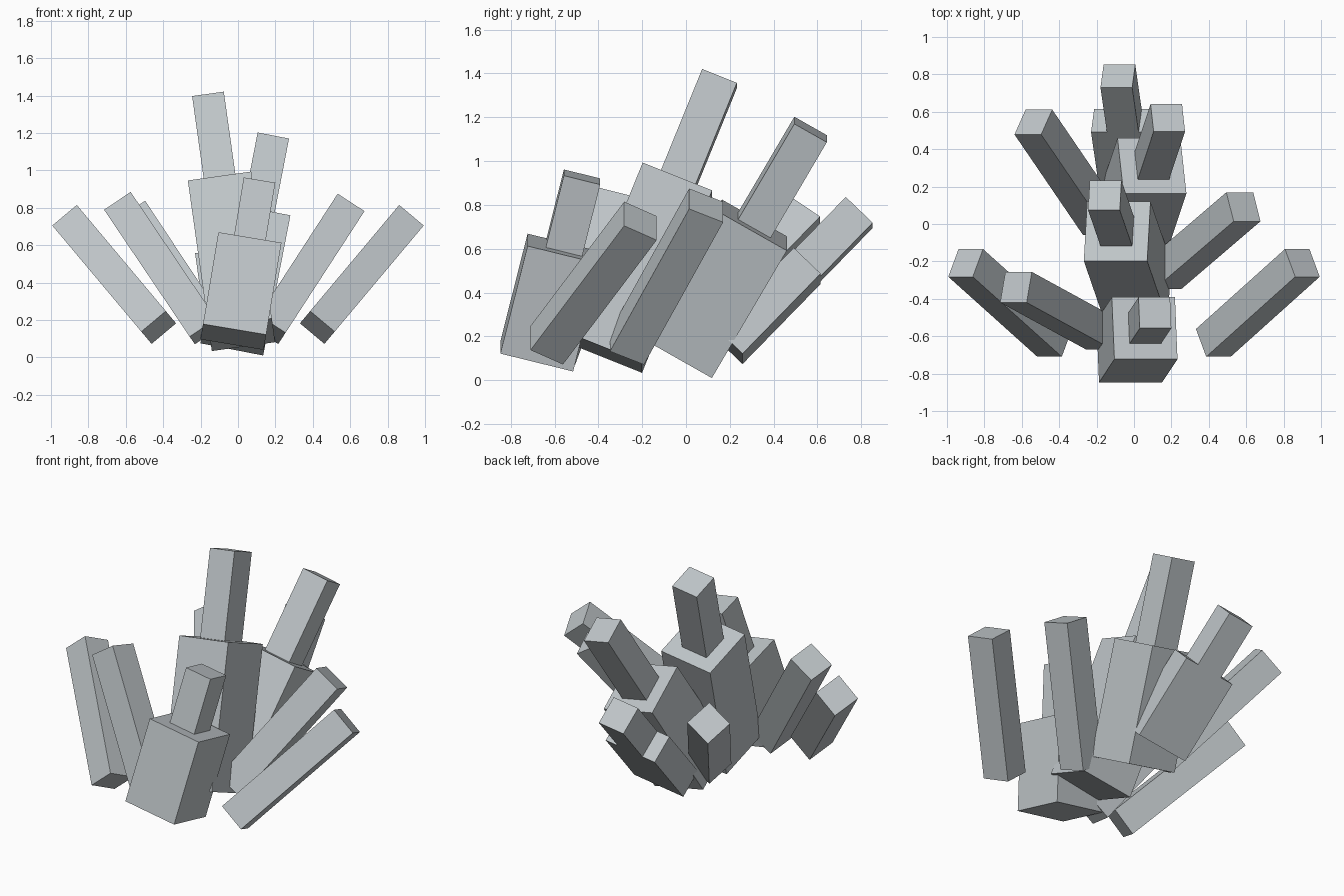
import bpy
import bmesh
from math import radians
from mathutils import Matrix, Vector, Euler

if "Cube" in bpy.data.objects:
    bpy.data.objects.remove(bpy.data.objects["Cube"], do_unlink=True)

# Single flat stone colour
stone = bpy.data.materials.new("pale_grey_stone")
stone.use_nodes = True
colour = (0.52, 0.56, 0.58, 1)
stone.diffuse_color = colour
stone.node_tree.nodes["Principled BSDF"].inputs["Base Color"].default_value = colour

UNIT = 0.171  # thickness of a thin shard


def shard(name, top, pitch, roll, width, depth, length):
    """Square-ended prism hanging below the centre of its top face."""
    bm = bmesh.new()
    bmesh.ops.create_cube(bm, size=1)
    bmesh.ops.translate(bm, verts=bm.verts, vec=(0, 0, -0.5))
    bmesh.ops.scale(bm, verts=bm.verts, vec=(width, depth, length))
    mesh = bpy.data.meshes.new(name)
    bm.to_mesh(mesh)
    bm.free()
    mesh.materials.append(stone)
    obj = bpy.data.objects.new(name, mesh)
    obj.location = top
    obj.rotation_euler = (radians(pitch), radians(roll), 0)
    bpy.context.collection.objects.link(obj)


def column(name, top, pitch, roll, depth, length, tip_length):
    """Thick block with a thin tip growing from its top face."""
    shard(name + "_block", top, pitch, roll, 2 * UNIT, depth * UNIT, length * UNIT)
    axis = Euler((radians(pitch), radians(roll), 0)).to_matrix() @ Vector((0, 0, 1))
    tip_top = Vector(top) + axis * tip_length * UNIT
    shard(name + "_tip", tip_top, pitch, roll, UNIT, UNIT, (tip_length + 0.1) * UNIT)


# Thick columns along the spine, front to back
column("front", (0.057, -0.557, 0.60), -14, 9.5, 2, 3, 2)
column("middle", (-0.09, -0.039, 0.906), -22, -8, 2, 5, 3)
column("rear", (0.096, 0.312, 0.708), -30, 11, 2, 4, 3)
column("tail", (-0.052, 0.553, 0.522), -44, -8, 1, 3, 2)

# Thin splayed shards at the sides
for side, label in ((1, "left"), (-1, "right")):
    shard(label + "_outer_shard", (side * 0.90, -0.208, 0.727),
          -30, side * 40, UNIT, UNIT, 5 * UNIT)
shard("left_inner_shard", (0.585, 0.092, 0.798), -25, 33, UNIT, UNIT, 5 * UNIT)
shard("right_inner_shard", (-0.631, -0.338, 0.816), -17, -34, UNIT, UNIT, 5 * UNIT)
shard("right_rear_shard", (-0.538, 0.545, 0.745), -39, -33.5, UNIT, UNIT, 5 * UNIT)
